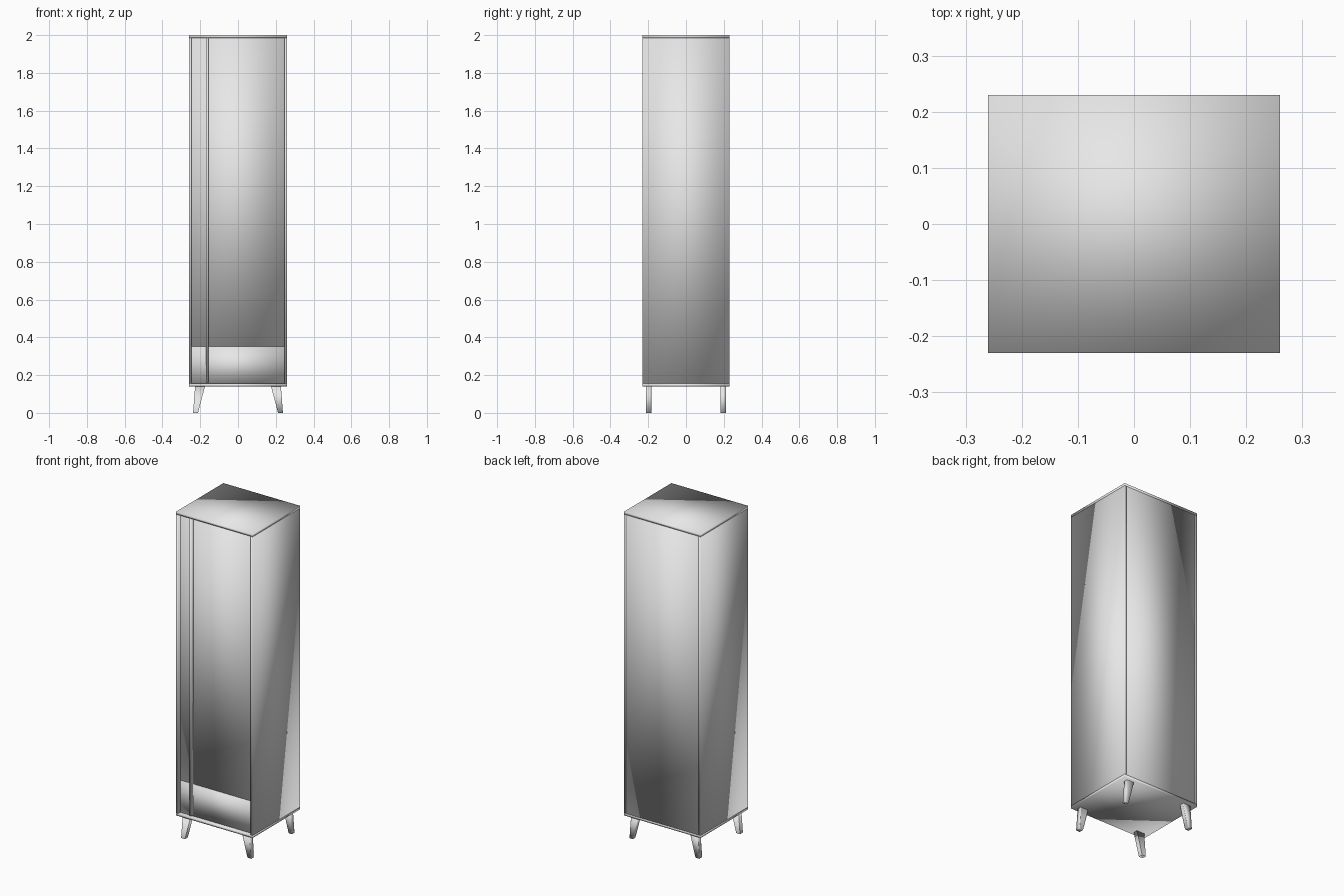
import bpy
import bmesh
from mathutils import Vector

cube = bpy.data.objects.get("Cube")
if cube:
    bpy.data.objects.remove(cube, do_unlink=True)

# Single plain finish
grey = bpy.data.materials.new("plain grey")
grey.use_nodes = True
grey.diffuse_color = (0.8, 0.8, 0.8, 1)
grey.node_tree.nodes["Principled BSDF"].inputs["Base Color"].default_value = (0.8, 0.8, 0.8, 1)


def finish(name, bm):
    """Turn a bmesh into a smooth shaded object."""
    bmesh.ops.recalc_face_normals(bm, faces=bm.faces)
    for face in bm.faces:
        face.smooth = True
    mesh = bpy.data.meshes.new(name)
    bm.to_mesh(mesh)
    bm.free()
    mesh.materials.append(grey)
    obj = bpy.data.objects.new(name, mesh)
    bpy.context.collection.objects.link(obj)
    return obj


def board(name, x, y, z):
    """Box from (min, max) ranges on each axis."""
    bm = bmesh.new()
    bmesh.ops.create_cube(bm, size=1)
    for v in bm.verts:
        v.co = Vector([(r[0] + r[1]) / 2 + c * (r[1] - r[0])
                       for c, r in zip(v.co, (x, y, z))])
    return finish(name, bm)


def leg(name, sx, sy):
    """Tapered leg that splays outwards along x, with softened long edges."""
    bm = bmesh.new()
    bmesh.ops.create_cube(bm, size=1)
    for v in bm.verts:
        upper = v.co.z > 0
        inner, outer = (0.175, 0.227) if upper else (0.212, 0.238)
        x = outer if v.co.x > 0 else inner
        y = 0.197 + v.co.y * 0.028
        v.co = Vector((sx * x, sy * y, BASE if upper else 0))
    long_edges = [e for e in bm.edges
                  if abs(e.verts[0].co.z - e.verts[1].co.z) > BASE / 2]
    bmesh.ops.bevel(bm, geom=long_edges, offset=0.004, segments=1, affect='EDGES')
    return finish(name, bm)


W, D, H = 0.26, 0.23, 2.0      # half width, half depth, height
BASE, T = 0.14, 0.015          # underside height, board thickness
LOW, HIGH = BASE + T, H - T    # inside of the carcass
IN = W - T
FRONT = -D + 0.021             # recessed front plane
SPLIT = 0.352                  # joint between door and drawer

# Carcass
board("top_panel", (-W, W), (-D, D), (HIGH, H))
board("bottom_panel", (-W, W), (-D, D), (BASE, LOW))
for side, s in (("left", 1), ("right", -1)):
    board(side + "_side_panel", sorted((s * IN, s * W)), (-D, D), (LOW, HIGH))
board("back_panel", (-IN, IN), (D - T, D), (LOW, HIGH))

# Recessed fronts
board("door", (-IN, IN), (FRONT, FRONT + T), (SPLIT, HIGH))
board("drawer_front", (-IN, IN), (FRONT, FRONT + T), (LOW, SPLIT))

# Full height upright strip used as the pull
board("upright_strip", (-0.17, -0.155), (-D + 0.001, FRONT + 0.002), (LOW + 0.007, HIGH))

# Legs
for side, sx in (("left", 1), ("right", -1)):
    for end, sy in (("front", -1), ("back", 1)):
        leg(end + "_" + side + "_leg", sx, sy)
